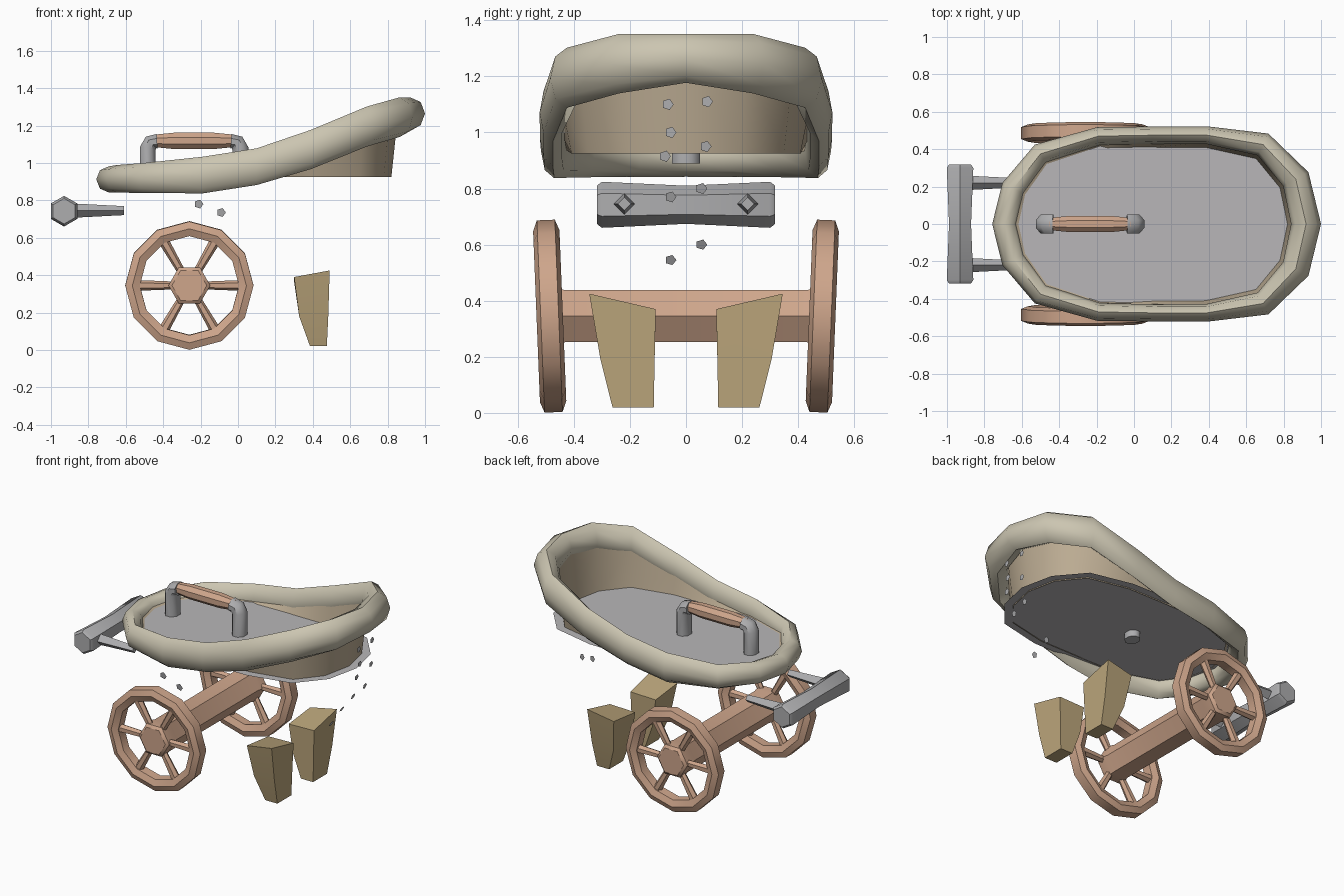
import bpy, bmesh, math
from mathutils import Vector, Matrix

if "Cube" in bpy.data.objects:
    bpy.data.objects.remove(bpy.data.objects["Cube"])


def material(name, rgb):
    m = bpy.data.materials.new(name)
    m.diffuse_color = (*rgb, 1)
    m.use_nodes = True
    m.node_tree.nodes["Principled BSDF"].inputs["Base Color"].default_value = m.diffuse_color
    return m


CREAM = material("cream", (0.60, 0.56, 0.44))
TAN = material("tan", (0.50, 0.41, 0.29))
WOOD = material("wood", (0.62, 0.38, 0.26))
OCHRE = material("ochre", (0.50, 0.38, 0.20))
GREY = material("grey", (0.42, 0.42, 0.43))
FLOOR = material("floor_grey", (0.48, 0.47, 0.48))


def loft(name, rings, mat, cyclic=False, caps=True, angle=40):
    """Skin a list of equal-length point rings."""
    bm = bmesh.new()
    vs = [[bm.verts.new(p) for p in r] for r in rings]
    n = len(rings[0])
    for i in range(len(vs) if cyclic else len(vs) - 1):
        a, b = vs[i], vs[(i + 1) % len(vs)]
        for j in range(n):
            k = (j + 1) % n
            bm.faces.new((a[j], a[k], b[k], b[j]))
    if caps and not cyclic:
        bm.faces.new(vs[0][::-1])
        bm.faces.new(vs[-1])
    bmesh.ops.recalc_face_normals(bm, faces=bm.faces)
    me = bpy.data.meshes.new(name)
    bm.to_mesh(me)
    bm.free()
    for p in me.polygons:
        p.use_smooth = True
    me.set_sharp_from_angle(angle=math.radians(angle))
    me.materials.append(mat)
    ob = bpy.data.objects.new(name, me)
    bpy.context.collection.objects.link(ob)
    return ob


def rod(name, origin, axis, stations, sides, mat, phase=0.0, angle=40):
    """Turned bar: stations are (distance along axis, radius)."""
    o, d = Vector(origin), Vector(axis).normalized()
    u = Vector((0, 0, 1)) if abs(d.z) < 0.9 else Vector((1, 0, 0))
    w = d.cross(u).normalized()
    u = w.cross(d)
    rings = []
    for t, r in stations:
        rings.append([o + d * t + (u * math.cos(phase + math.tau * i / sides)
                      + w * math.sin(phase + math.tau * i / sides)) * r for i in range(sides)])
    return loft(name, rings, mat, angle=angle)


# tray path, half outline: x, y, centre z, half width, half height
half = [(-.69, 0, .912, .068, .07), (-.645, .19, .915, .066, .074), (-.50, .375, .92, .058, .08),
        (-.19, .47, .935, .048, .098), (.10, .475, .98, .046, .098), (.39, .475, 1.072, .047, .105),
        (.69, .425, 1.195, .065, .107), (.865, .24, 1.245, .077, .106), (.92, 0, 1.264, .08, .087)]
path = half + [(x, -y, z, w, h) for x, y, z, w, h in half[-2:0:-1]]
N = len(path)
normals = []
for i in range(N):
    a, b = path[i - 1], path[(i + 1) % N]
    t = Vector((b[0] - a[0], b[1] - a[1], 0)).normalized()
    normals.append(Vector((-t.y, t.x, 0)))     # outward


def offset(i, d, z):
    x, y = path[i][:2]
    n = normals[i]
    return Vector((x + n.x * d, y + n.y * d, z))


# rolled tray rim
rings = []
for i, (x, y, z, w, h) in enumerate(path):
    rings.append([offset(i, w * math.cos(k * math.tau / 8), z + h * math.sin(k * math.tau / 8))
                  for k in range(8)])
loft("tray_rim", rings, CREAM, cyclic=True, angle=50)

# tray wall and slightly wider floor sheet
lower = [offset(i, -p[3] - .02, .925) for i, p in enumerate(path)]
upper = [offset(i, -p[3] * .8, max(p[2], .94)) for i, p in enumerate(path)]
loft("tray_wall", [lower, upper], TAN, caps=False, angle=60)
me = bpy.data.meshes.new("tray_floor")
me.from_pydata([offset(i, .035 - p[3], .932) for i, p in enumerate(path)], [],
               [tuple(range(N))[::-1]])
me.materials.append(FLOOR)
bpy.context.collection.objects.link(bpy.data.objects.new("tray_floor", me))

# axle with hub ends
rod("axle", (-.26, 0, .345), (0, 1, 0),
    [(-.53, .093), (-.515, .112), (-.45, .112), (-.43, .107), (.43, .107), (.45, .112),
     (.515, .112), (.53, .093)], 6, WOOD, math.pi / 6)

# wheels, leaning outward at the top
section = [(.343, -.032), (.343, .032), (.305, .047), (.265, .03), (.265, -.03), (.305, -.047)]
for side, s in (("front", -1), ("back", 1)):
    lean = Matrix.Translation((-.26, s * .486, .345)) @ Matrix.Rotation(-s * .04, 4, 'X')
    rings = [[(r * math.cos(a), y, r * math.sin(a)) for r, y in section]
             for a in (math.tau * i / 12 for i in range(12))]
    loft(side + "_wheel", rings, WOOD, cyclic=True, angle=45).matrix_world = lean
    for i in range(6):
        a = math.tau * i / 6
        sp = rod(f"{side}_spoke_{i + 1}", (0, 0, 0), (math.cos(a), 0, math.sin(a)),
                 [(.08, .021), (.29, .029)], 6, WOOD)
        sp.matrix_world = lean

# push bar and its two square arms
rod("push_bar", (-.93, 0, .742), (0, 1, 0),
    [(-.318, .068), (-.30, .082), (0, .068), (.30, .082), (.318, .068)], 6, GREY, 0)
for s in (-1, 1):
    rod("push_bar_arm", (-.9, s * .22, .745), (1, 0, 0), [(0, .039), (.29, .024)], 4, GREY)

# legs, tapering downward
for s in (-1, 1):
    rings = [[(.385, .115, .02), (.475, .115, .02), (.475, .262, .02), (.385, .262, .02)],
             [(.327, .112, .18), (.48, .112, .18), (.483, .305, .19), (.327, .298, .18)],
             [(.30, .108, .365), (.487, .108, .37), (.49, .345, .425), (.30, .335, .39)]]
    loft("leg", [[(x, s * y, z) for x, y, z in r] for r in rings], OCHRE, angle=20)

# carry handle: turned grip between two bent brackets
rod("grip", (-.235, 0, 1.118), (1, 0, 0),
    [(-.22, .035), (-.11, .047), (.11, .047), (.22, .035)], 8, WOOD, math.pi / 8)
for s, bottom in ((-1, .935), (1, .89)):
    prof = [(.205, .29, bottom, bottom), (.205, .29, 1.07, 1.085),
            (.202, .258, 1.08, 1.14), (.195, .20, 1.075, 1.155)]
    rings = []
    for xi, xo, zi, zo in prof:
        cx, cz, dx, dz = (xi + xo) / 2, (zi + zo) / 2, (xo - xi) / 2, (zo - zi) / 2
        ring = []
        for k in range(8):
            a = math.tau * (k + .5) / 8
            c = math.cos(a) / math.cos(math.pi / 8)
            ring.append((-.235 + s * (cx + dx * c), .05 * math.sin(a) / math.cos(math.pi / 8),
                         cz + dz * c))
        rings.append(ring)
    loft("handle_bracket", rings, GREY, angle=50)


# small pentagon flakes below the tray
def flake(pos, normal, r):
    rot = Vector(normal).to_track_quat('Z', 'Y')
    pts = [Vector(pos) + rot @ Vector((r * math.cos(k * math.tau / 5), r * math.sin(k * math.tau / 5), 0))
           for k in range(5)]
    m = bpy.data.meshes.new("flake")
    m.from_pydata(pts, [], [range(5)])
    m.materials.append(GREY)
    bpy.context.collection.objects.link(bpy.data.objects.new("flake", m))


for x, y, z, tilt in [(.94, -.065, 1.10, .02), (.94, .075, 1.11, .02), (.94, -.055, 1.0, 0),
                      (.935, .07, .95, -.1), (.93, -.075, .915, -.1), (.90, .055, .80, -.25),
                      (.89, -.055, .77, -.3), (.73, .055, .60, -.5), (.73, -.055, .545, -.5)]:
    flake((x, y, z), (1, 0, tilt), .021)
for x, z in ((-.21, .78), (-.09, .735)):
    flake((x, -.49, z), (0, -1, -.15), .025)
